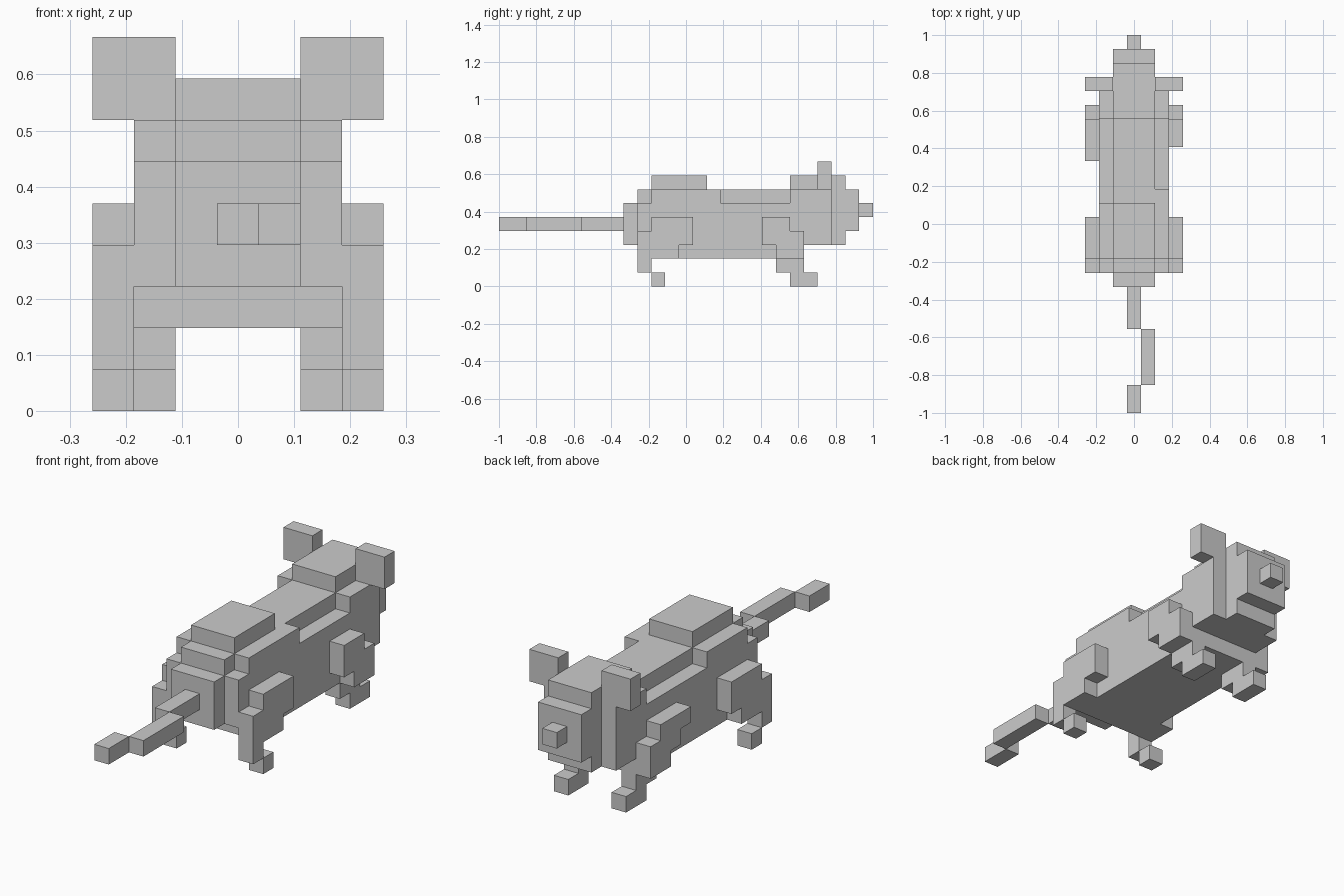
import bpy, bmesh
from itertools import product
from mathutils import Vector

if "Cube" in bpy.data.objects:
    bpy.data.objects.remove(bpy.data.objects["Cube"])

U = 2 / 27  # edge of one block; grid is 7 x 27 x 9 blocks


def mirror(boxes):
    return [(7 - b[1], 7 - b[0]) + b[2:] for b in boxes]


# Boxes in block units: x0, x1, y0, y1, z0, z1
hind_leg = [(0, 1, 10, 11, 1, 4),    # shank
            (0, 1, 11, 13, 2, 5),    # thigh
            (0, 1, 13, 14, 3, 5),
            (0, 1, 11, 12, 0, 1)]    # foot
front_leg = [(0, 1, 19, 21, 3, 5),   # shoulder
             (0, 1, 20, 22, 2, 4),
             (1, 2, 20, 22, 1, 2),   # shin
             (1, 2, 21, 23, 0, 1)]   # foot
ear = [(0, 2, 23, 24, 7, 9)]

parts = {
    "body": [(1, 6, 11, 22, 2, 6),   # belly and flanks
             (2, 5, 11, 21, 6, 7),   # spine
             (1, 2, 11, 15, 6, 7),   # left haunch top
             (5, 6, 11, 16, 6, 7)],  # right haunch top
    "back_hump": [(2, 5, 11, 15, 7, 8)],
    "rump": [(1, 6, 10, 11, 3, 6), (2, 5, 10, 11, 6, 7), (2, 5, 9, 10, 3, 6)],
    "tail": [(3, 4, 6, 9, 4, 5), (4, 5, 2, 6, 4, 5), (3, 4, 0, 2, 4, 5)],
    "head": [(1, 6, 22, 24, 3, 7),   # neck and cheeks
             (1, 6, 21, 22, 6, 7),
             (2, 5, 21, 25, 7, 8),   # crown
             (2, 5, 24, 25, 3, 7)],
    "snout": [(2, 5, 25, 26, 4, 7)],
    "nose": [(3, 4, 26, 27, 5, 6)],
    "left_ear": ear,
    "right_ear": mirror(ear),
    "left_hind_leg": hind_leg,
    "right_hind_leg": mirror(hind_leg),
    "left_front_leg": front_leg + [(0, 1, 18, 19, 4, 5)],
    "right_front_leg": mirror(front_leg),
}


def cells(boxes):
    return {c for x0, x1, y0, y1, z0, z1 in boxes
            for c in product(range(x0, x1), range(y0, y1), range(z0, z1))}


filled = set().union(*(cells(b) for b in parts.values()))


def build(name, boxes):
    """Make a part from blocks, keeping only faces on the outer surface."""
    bm = bmesh.new()
    for c in cells(boxes):
        for axis, side in product(range(3), (0, 1)):
            n = list(c)
            n[axis] += 2 * side - 1
            if tuple(n) in filled:
                continue
            a, b = (axis + 1) % 3, (axis + 2) % 3
            ring = [(0, 0), (1, 0), (1, 1), (0, 1)]
            verts = []
            for i, j in (ring if side else ring[::-1]):
                p = Vector(c)
                p[axis] += side
                p[a] += i
                p[b] += j
                verts.append(bm.verts.new((p - Vector((3.5, 13.5, 0))) * U))
            bm.faces.new(verts)
    bmesh.ops.remove_doubles(bm, verts=bm.verts, dist=U / 100)
    mesh = bpy.data.meshes.new(name)
    bm.to_mesh(mesh)
    bm.free()
    bpy.context.collection.objects.link(bpy.data.objects.new(name, mesh))


for part_name, part_boxes in parts.items():
    build(part_name, part_boxes)
